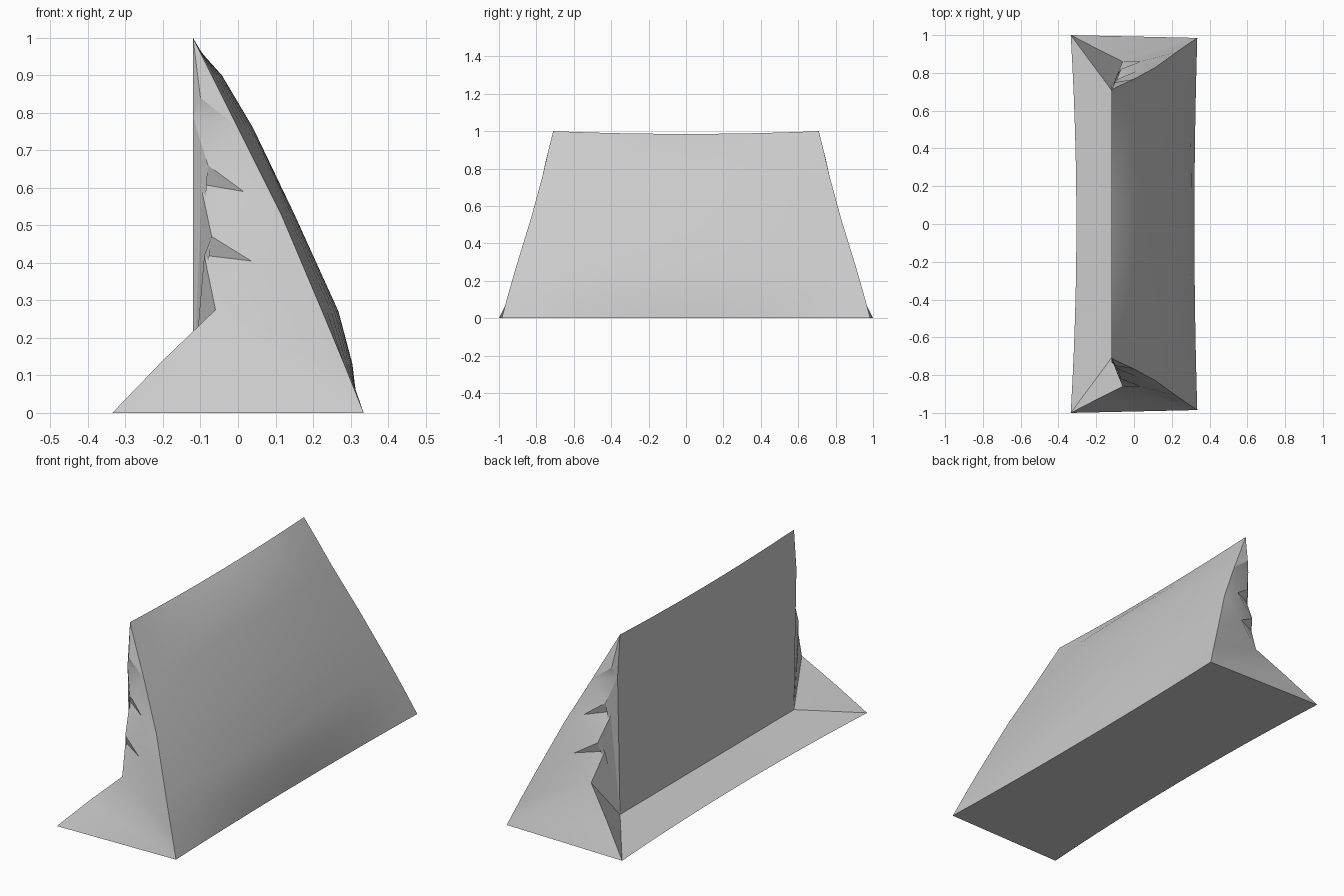
import bpy
import bmesh
import math
from mathutils import Vector

default_cube = bpy.data.objects.get("Cube")
if default_cube:
    bpy.data.objects.remove(default_cube, do_unlink=True)

# One plain grey for the whole form
grey = bpy.data.materials.new("plain_grey")
grey.use_nodes = True
colour = (0.6, 0.6, 0.6, 1)
grey.diffuse_color = colour
grey.node_tree.nodes["Principled BSDF"].inputs["Base Color"].default_value = colour

COLUMNS = 12
steps = [2 * i / COLUMNS - 1 for i in range(COLUMNS + 1)]

# Slope profile per level: height, x at the ends, half width, x in the middle
slope_profile = [
    (0, .335, .985, .32), (.13, .283, .95, .305), (.27, .225, .91, .268),
    (.53, .115, .83, .15), (.76, 0, .767, .04), (.9, -.07, .735, -.043),
    (1, -.12, .71, -.12),
]

# Points of one torn end, mirrored for the other
end_points = {
    "toe": (-.335, 1, 0), "spur": (-.2, .93, .14), "heel": (-.06, .86, .275),
    "low_in": (-.09, .79, .42), "low_out": (-.07, .82, .47), "low_tip": (.035, .86, .405),
    "mid_in": (-.1, .74, .61), "mid_out": (-.08, .77, .66), "mid_tip": (.015, .81, .59),
    "top_in": (-.12, .73, .79), "top_out": (-.1, .75, .84),
    "wall_foot": (-.12, .71, .07),
}
slope_names = ["base", "bend", "shin", "waist", "top_tip", "neck", "peak"]
for name, (z, x, y, middle) in zip(slope_names, slope_profile):
    end_points[name] = (x, y, z)

end_faces = [
    # end panel below the first tear
    "toe spur base", "spur heel base", "heel bend base", "heel shin bend",
    "heel low_tip shin", "heel low_in low_tip", "low_tip waist shin",
    # panels between the tears
    "low_out mid_tip low_tip", "low_out mid_in mid_tip", "low_tip mid_tip waist",
    "mid_out top_in top_tip", "mid_out top_tip mid_tip", "mid_tip top_tip waist",
    "top_out peak neck", "top_out neck top_tip",
    # undersides of the tears
    "low_in low_out low_tip", "mid_in mid_out mid_tip", "top_in top_out top_tip",
    # curled wall edge
    "wall_foot heel low_in", "wall_foot low_in low_out", "wall_foot low_out mid_in",
    "wall_foot mid_in mid_out", "wall_foot mid_out top_in", "wall_foot top_in peak",
    "top_in top_out peak",
    # inner side of the spur
    "wall_foot toe spur", "wall_foot spur heel",
]

bm = bmesh.new()


def add_face(points):
    return bm.faces.new([bm.verts.new(p) for p in points])


def add_strip(first, second):
    for i in range(len(first) - 1):
        add_face([first[i], first[i + 1], second[i + 1], second[i]])


def slope_row(level):
    z, x, half, middle = level
    sag = .015 if z == 1 else 0
    return [Vector((x + (middle - x) * (1 - t * t), half * t, z - sag * (1 - t * t)))
            for t in steps]


# Bulging slope
rows = [slope_row(level) for level in slope_profile]
for lower, upper in zip(rows, rows[1:]):
    add_strip(lower, upper)

# Ledge, flat wall and underside
ledge_edge = [Vector((-.335 + .03 * (1 - t * t), t, 0)) for t in steps]
wall_base = [Vector((-.12, .71 * t, .07)) for t in steps]
add_strip(ledge_edge, wall_base)
add_strip(wall_base, rows[-1])
add_strip(rows[0], ledge_edge)

# Both torn ends
for side in (-1, 1):
    for names in end_faces:
        corners = [end_points[n] for n in names.split()]
        add_face([(x, side * y, z) for x, y, z in corners])

bmesh.ops.remove_doubles(bm, verts=bm.verts[:], dist=.0005)
bmesh.ops.recalc_face_normals(bm, faces=bm.faces[:])
mesh = bpy.data.meshes.new("torn_wedge")
bm.to_mesh(mesh)
bm.free()
mesh.materials.append(grey)

wedge = bpy.data.objects.new("torn_wedge", mesh)
bpy.context.collection.objects.link(wedge)
bpy.ops.object.select_all(action="DESELECT")
wedge.select_set(True)
bpy.context.view_layer.objects.active = wedge
bpy.ops.object.shade_smooth_by_angle(angle=math.radians(30))
